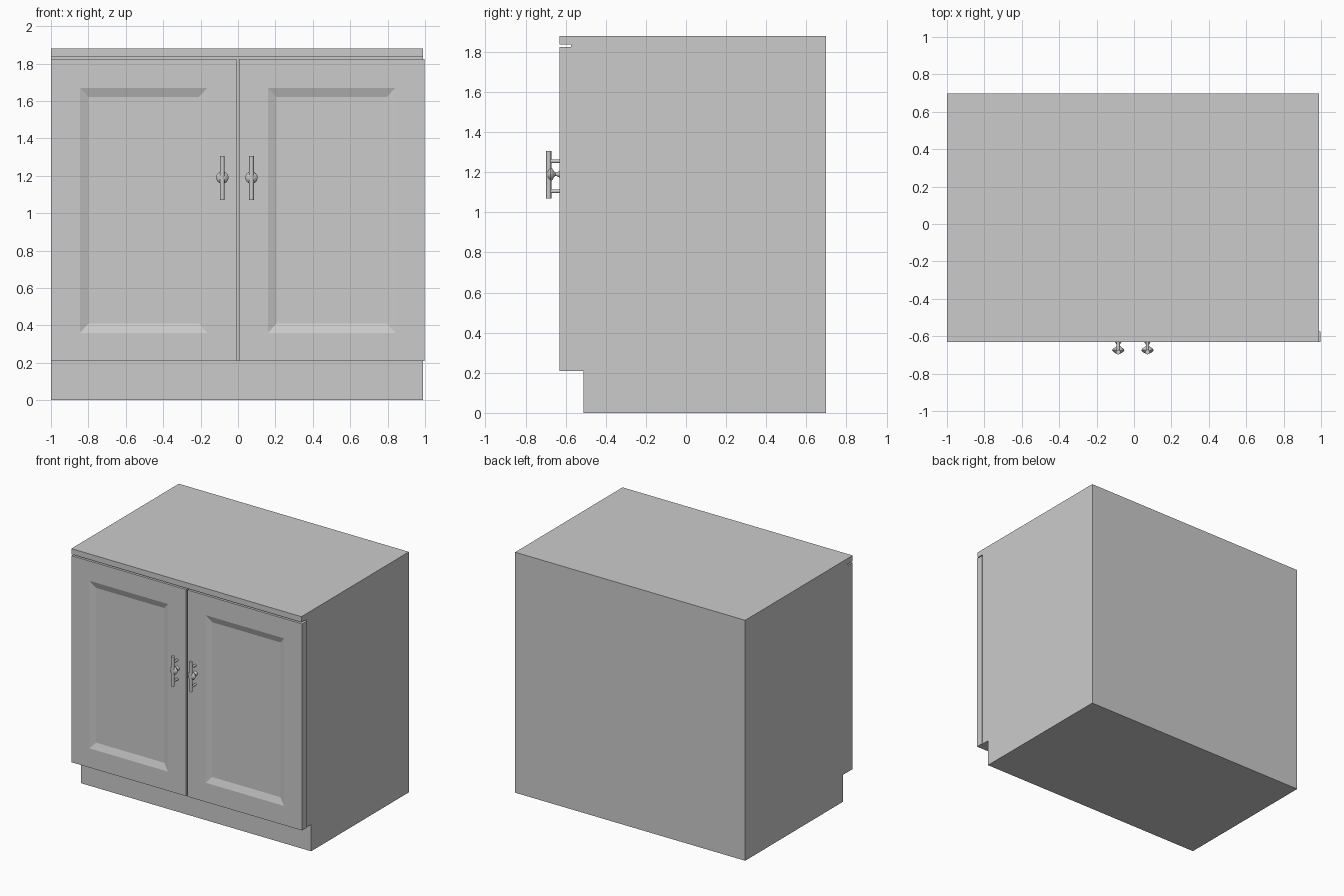
import bpy, bmesh, math
from mathutils import Matrix

if "Cube" in bpy.data.objects:
    bpy.data.objects.remove(bpy.data.objects["Cube"])

def finish(name, bm, smooth=False):
    bmesh.ops.recalc_face_normals(bm, faces=bm.faces)
    me = bpy.data.meshes.new(name)
    bm.to_mesh(me)
    bm.free()
    ob = bpy.data.objects.new(name, me)
    bpy.context.collection.objects.link(ob)
    if smooth:
        bpy.context.view_layer.objects.active = ob
        ob.select_set(True)
        bpy.ops.object.shade_smooth_by_angle(angle=math.radians(40))
        ob.select_set(False)
    return ob

def rod(name, start, axis, length, r, segs=16):
    bm = bmesh.new()
    rot = Matrix.Rotation(math.radians(90), 4, 'X') if axis == 'Y' else Matrix()
    mid = [start[0], start[1], start[2]]
    mid['XYZ'.index(axis)] += length / 2
    bmesh.ops.create_cone(bm, cap_ends=True, segments=segs, radius1=r, radius2=r,
                          depth=length, matrix=Matrix.Translation(mid) @ rot)
    return finish(name, bm, True)

# Cabinet carcass: side profile (y, z) with toe kick and top rail, extruded in x
profile = [(-0.51, 0), (0.697, 0), (0.697, 1.88), (-0.63, 1.88), (-0.63, 1.836),
           (-0.574, 1.836), (-0.574, 0.21), (-0.51, 0.21)]
bm = bmesh.new()
face = bm.faces.new([bm.verts.new((-1, y, z)) for y, z in profile])
ext = bmesh.ops.extrude_face_region(bm, geom=[face])
bmesh.ops.translate(bm, vec=(1.99, 0, 0),
                    verts=[v for v in ext['geom'] if isinstance(v, bmesh.types.BMVert)])
finish("cabinet_body", bm)

# Door: nested rectangles give slab, frame, sloped edge and recessed panel
def door(name, cx):
    rings = [(0.4955, 0.21, 1.825, -0.574), (0.4955, 0.21, 1.825, -0.63),
             (0.34, 0.36, 1.67, -0.63), (0.295, 0.41, 1.62, -0.612)]
    bm = bmesh.new()
    loops = [[bm.verts.new((cx + sx * w, y, z)) for sx, z in
              ((-1, z0), (1, z0), (1, z1), (-1, z1))] for w, z0, z1, y in rings]
    for a, b in zip(loops, loops[1:]):
        for i in range(4):
            j = (i + 1) % 4
            bm.faces.new((a[i], a[j], b[j], b[i]))
    bm.faces.new(loops[0])
    bm.faces.new(loops[-1])
    finish(name, bm)

# Knob: revolved (radius, y) profile about the y axis
def knob(name, x, z):
    prof = [(0, -0.694), (0.014, -0.691), (0.026, -0.684), (0.033, -0.675),
            (0.029, -0.667), (0.016, -0.659), (0.009, -0.652), (0.009, -0.645),
            (0.013, -0.637), (0.019, -0.629)]
    bm = bmesh.new()
    vs = [bm.verts.new((x + r, y, z)) for r, y in prof]
    es = [bm.edges.new(p) for p in zip(vs, vs[1:])]
    bmesh.ops.spin(bm, geom=vs + es, cent=(x, 0, z), axis=(0, 1, 0),
                   angle=math.tau, steps=24)
    bmesh.ops.remove_doubles(bm, verts=bm.verts, dist=1e-5)
    finish(name, bm, True)

for side, cx, hx in (("left", -0.5045, -0.084), ("right", 0.5005, 0.072)):
    door(side + "_door", cx)
    # Bar handle with two posts, plus the knob behind it
    rod(side + "_handle_bar", (hx, -0.6845, 1.07), 'Z', 0.235, 0.0125)
    for label, z in (("lower", 1.105), ("upper", 1.255)):
        rod(f"{side}_{label}_handle_post", (hx, -0.685, z), 'Y', 0.056, 0.009)
    knob(side + "_knob", hx, 1.19)
